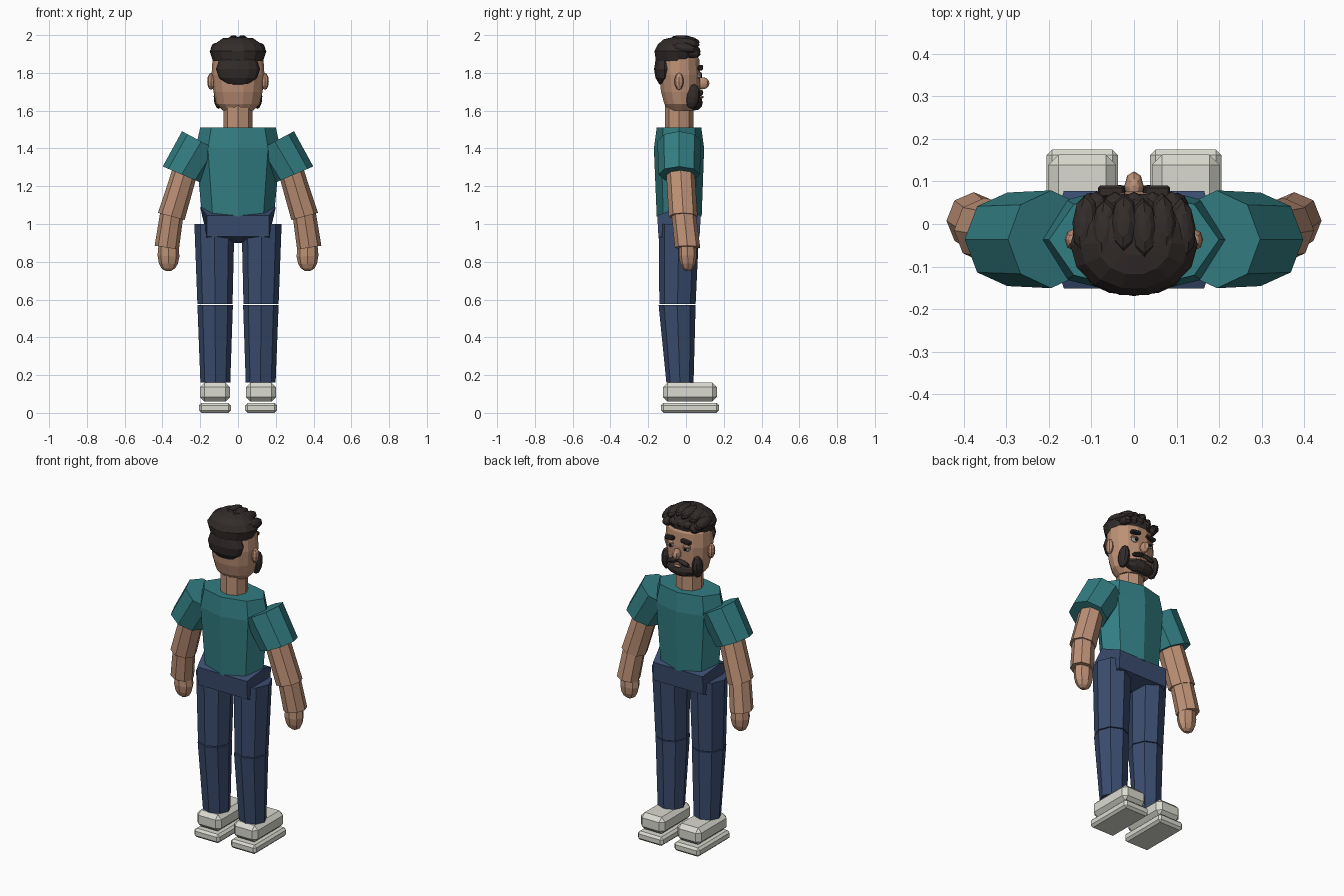
import bpy, bmesh
from math import sin, cos, pi, radians
from mathutils import Matrix, Vector, Euler

if "Cube" in bpy.data.objects:
    bpy.data.objects.remove(bpy.data.objects["Cube"])


def material(name, rgb):
    m = bpy.data.materials.new(name)
    m.diffuse_color = (*rgb, 1)
    m.use_nodes = True
    m.node_tree.nodes["Principled BSDF"].inputs["Base Color"].default_value = m.diffuse_color
    return m


SKIN = material("skin", (0.515, 0.283, 0.181))
TEAL = material("shirt_teal", (0.032, 0.205, 0.223))
DENIM = material("denim", (0.042, 0.072, 0.156))
SHOE = material("shoe_grey", (0.70, 0.70, 0.63))
HAIR = material("hair_dark", (0.032, 0.025, 0.023))
WHITE = material("eye_white", (0.75, 0.75, 0.75))
BLACK = material("pupil_black", (0.01, 0.01, 0.012))


def finish(name, bm, mat):
    bmesh.ops.recalc_face_normals(bm, faces=bm.faces[:])
    me = bpy.data.meshes.new(name)
    bm.to_mesh(me)
    bm.free()
    me.materials.append(mat)
    ob = bpy.data.objects.new(name, me)
    bpy.context.collection.objects.link(ob)
    return ob


def loft(name, rings, mat, sides=8, s=1):
    """Rings are (x, y, z, rx, ry, tilt in degrees); s=-1 mirrors across x."""
    bm = bmesh.new()
    rows = []
    for x, y, z, rx, ry, tilt in rings:
        t = radians(tilt)
        row = []
        for i in range(sides):
            a = 2 * pi * i / sides
            u, v = rx * cos(a), ry * sin(a)
            row.append(bm.verts.new((s * (x + u * cos(t)), y + v, z + u * sin(t))))
        rows.append(row)
    for a, b in zip(rows, rows[1:]):
        for i in range(sides):
            j = (i + 1) % sides
            bm.faces.new((a[i], a[j], b[j], b[i]))
    bm.faces.new(rows[0])
    bm.faces.new(rows[-1])
    return finish(name, bm, mat)


def blob(name, loc, size, mat, rot=(0, 0, 0), seg=10, rows=6):
    """Faceted ellipsoid."""
    bm = bmesh.new()
    bmesh.ops.create_uvsphere(bm, u_segments=seg, v_segments=rows, radius=1)
    r = Euler([radians(a) for a in rot]).to_matrix().to_4x4()
    bm.transform(Matrix.Translation(loc) @ r @ Matrix.Diagonal((*size, 1)))
    return finish(name, bm, mat)


def box(name, lo, hi, mat, bevel=0.0, rot=0):
    lo, hi = Vector(lo), Vector(hi)
    bm = bmesh.new()
    bmesh.ops.create_cube(bm, size=1)
    bm.transform(Matrix.Diagonal((*(hi - lo), 1)))
    if bevel:
        bmesh.ops.bevel(bm, geom=bm.edges[:], offset=bevel, segments=1, affect='EDGES')
    bm.transform(Matrix.Translation((lo + hi) / 2) @ Matrix.Rotation(radians(rot), 4, 'Y'))
    return finish(name, bm, mat)


# Torso, neck
loft("shirt_torso", [(0, -.036, 1.04, .19, .119, 0), (0, -.037, 1.40, .225, .133, 0),
                     (0, -.037, 1.51, .20, .118, 0)], TEAL)
loft("neck", [(0, -.036, 1.48, .078, .075, 0), (0, -.036, 1.66, .078, .075, 0)], SKIN)

# Hips: hexagonal profile run across x, wider at mid depth
bm = bmesh.new()
profile = [(.078, 1.045, .165), (.072, .935, .165), (-.036, .90, .20),
           (-.146, .935, .165), (-.152, 1.045, .165), (-.036, 1.09, .20)]
ends = [[bm.verts.new((s * w, y, z)) for y, z, w in profile] for s in (-1, 1)]
for e in ends:
    bm.faces.new(e)
for i in range(6):
    j = (i + 1) % 6
    bm.faces.new((ends[0][i], ends[0][j], ends[1][j], ends[1][i]))
finish("trouser_hips", bm, DENIM)

# Limbs, shoes and paired face parts
for side, s in (("left", -1), ("right", 1)):
    loft(side + "_thigh", [(.122, -.045, .577, .093, .096, 0), (.125, -.037, 1.0, .106, .108, 0)],
         DENIM, s=s)
    loft(side + "_shin", [(.120, -.032, .16, .079, .072, 0), (.121, -.047, .572, .094, .098, 0)],
         DENIM, s=s)
    x0, x1 = sorted((s * .042, s * .202))
    box(side + "_shoe", (x0, -.122, .06), (x1, .163, .16), SHOE, .024)
    box(side + "_sole", (x0 - .004, -.132, 0), (x1 + .004, .175, .053), SHOE, .013)

    loft(side + "_sleeve", [(.195, -.036, 1.437, .115, .115, 28), (.298, -.036, 1.262, .109, .110, 23)],
         TEAL, s=s)
    loft(side + "_upper_arm", [(.268, -.032, 1.32, .066, .076, 20), (.353, -.015, 1.04, .073, .076, 15)],
         SKIN, s=s)
    loft(side + "_forearm", [(.348, -.014, 1.07, .062, .065, 13), (.377, .008, .875, .065, .067, 9)],
         SKIN, s=s)
    loft(side + "_hand", [(.368, .008, .90, .052, .045, 5), (.368, .009, .83, .058, .047, 3),
                          (.369, .010, .79, .050, .040, 2), (.369, .010, .765, .036, .028, 0),
                          (.369, .010, .752, .015, .012, 0)], SKIN, s=s)

    blob(side + "_ear", (s * .143, -.037, 1.755), (.02, .025, .045), SKIN, seg=8)
    blob(side + "_eye", (s * .052, .068, 1.785), (.024, .014, .016), WHITE, seg=8)
    blob(side + "_pupil", (s * .05, .08, 1.783), (.010, .006, .011), BLACK, seg=8)
    blob(side + "_eyelid", (s * .052, .068, 1.796), (.027, .017, .010), SKIN, seg=8)
    x0, x1 = sorted((s * .022, s * .084))
    box(side + "_eyebrow", (x0, .062, 1.817), (x1, .09, 1.838), HAIR, .005, rot=s * 8)
    blob(side + "_beard_cheek", (s * .102, .036, 1.675), (.028, .038, .066), HAIR, rot=(-8, 0, 0))
    blob(side + "_moustache", (s * .034, .075, 1.695), (.045, .017, .014), HAIR, rot=(0, s * 16, 0), seg=8)

# Head
loft("head", [(0, -.025, 1.60, .08, .07, 0), (0, -.025, 1.635, .115, .092, 0),
              (0, -.03, 1.70, .130, .105, 0), (0, -.033, 1.79, .140, .112, 0),
              (0, -.035, 1.87, .135, .108, 0), (0, -.04, 1.94, .09, .075, 0)], SKIN, sides=14)
blob("nose", (0, .088, 1.745), (.023, .036, .032), SKIN, seg=8)
blob("beard_chin", (0, .042, 1.642), (.098, .047, .042), HAIR)
blob("lower_lip", (0, .084, 1.672), (.026, .010, .007), SKIN, seg=8)

# Hair: cap, back patch and swept tufts
loft("hair_cap", [(0, -.05, 1.862, .132, .112, 0), (0, -.049, 1.915, .150, .121, 0),
                  (0, -.048, 1.95, .128, .105, 0), (0, -.045, 1.978, .088, .075, 0),
                  (0, -.04, 1.988, .04, .035, 0)], HAIR, sides=14)
blob("hair_back", (0, -.115, 1.82), (.117, .054, .092), HAIR, seg=12)
for i in range(6):
    x = -.115 + i * .046
    blob(f"hair_tuft_top_{i + 1}", (x, .002 - .012 * (i % 2), 1.973 - 3.2 * x * x),
         (.031, .072, .026), HAIR, rot=(-9, x * 250, 0), seg=8)
for i in range(5):
    x = -.092 + i * .046
    blob(f"hair_tuft_front_{i + 1}", (x, .030, 1.925 - 2 * x * x),
         (.033, .048, .028), HAIR, rot=(-15, x * 200, 0), seg=8)
